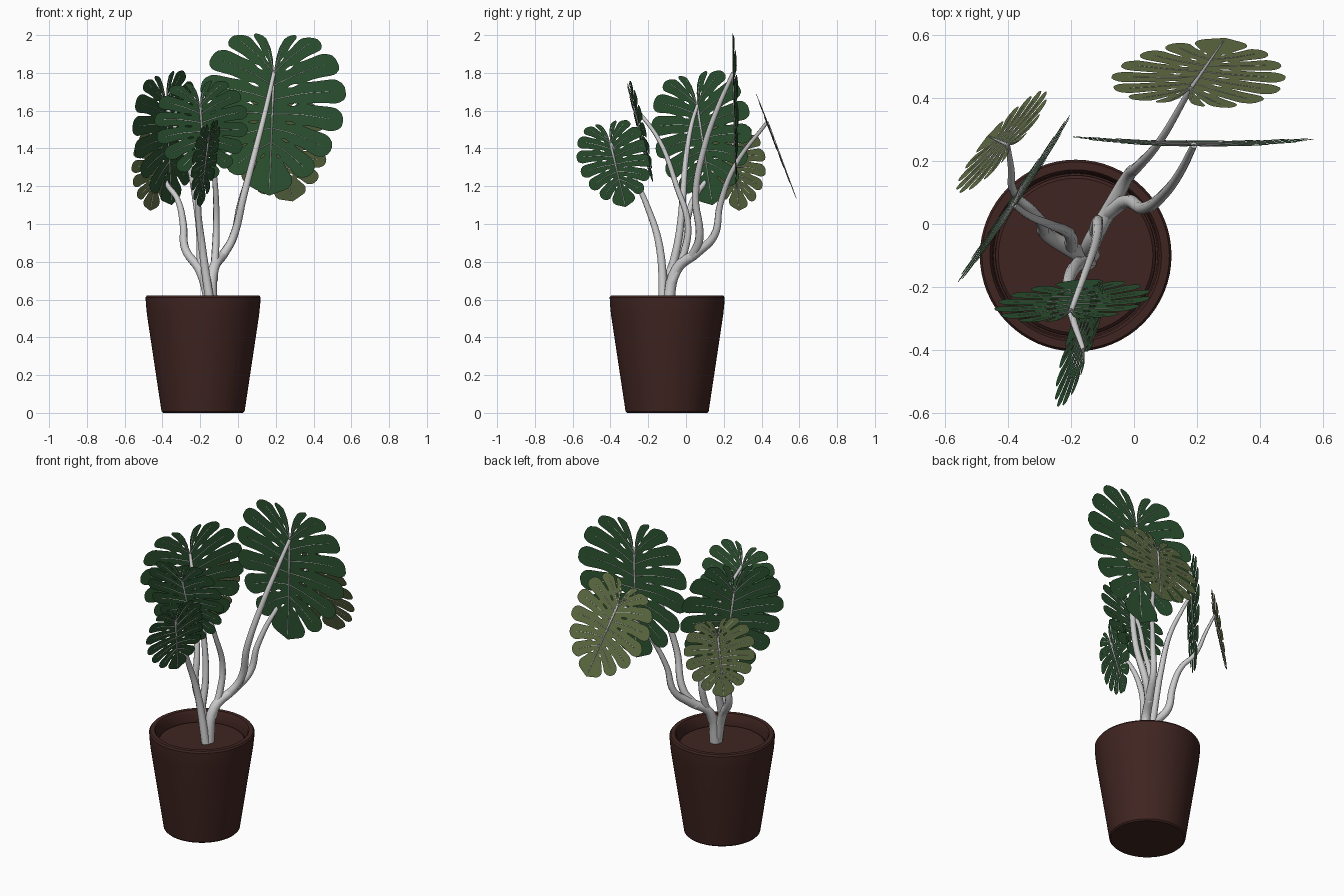
import bpy, bmesh, math
from mathutils import Vector

if "Cube" in bpy.data.objects:
    bpy.data.objects.remove(bpy.data.objects["Cube"])


def material(name, rgb):
    m = bpy.data.materials.new(name)
    m.diffuse_color = (*rgb, 1)
    m.use_nodes = True
    m.node_tree.nodes["Principled BSDF"].inputs["Base Color"].default_value = m.diffuse_color
    return m


DARK = material("dark_green", (0.025, 0.085, 0.03))
PALE = material("pale_green", (0.12, 0.16, 0.06))
BROWN = material("brown", (0.05, 0.018, 0.015))


def add_object(name, data, mat=None):
    ob = bpy.data.objects.new(name, data)
    bpy.context.collection.objects.link(ob)
    if mat:
        data.materials.append(mat)
    return ob


def smooth(ob, deg=35):
    bpy.ops.object.select_all(action='DESELECT')
    ob.select_set(True)
    bpy.context.view_layer.objects.active = ob
    bpy.ops.object.shade_smooth_by_angle(angle=math.radians(deg))


def lathe(name, profile, centre, mat, sides=64):
    bm = bmesh.new()
    vs = [bm.verts.new((r + centre[0], centre[1], z)) for r, z in profile]
    es = [bm.edges.new(p) for p in zip(vs, vs[1:])]
    bmesh.ops.spin(bm, geom=vs + es, cent=(*centre, 0), axis=(0, 0, 1),
                   angle=math.tau, steps=sides)
    bmesh.ops.remove_doubles(bm, verts=bm.verts, dist=1e-4)
    bmesh.ops.recalc_face_normals(bm, faces=bm.faces)
    me = bpy.data.meshes.new(name)
    bm.to_mesh(me)
    bm.free()
    smooth(add_object(name, me, mat))


# pot and soil
C = (-0.185, -0.10)
lathe("pot", [(0, 0), (0.212, 0), (0.22, 0.008), (0.297, 0.52), (0.303, 0.58), (0.304, 0.612),
              (0.297, 0.622), (0.272, 0.622), (0.264, 0.61), (0.26, 0.54), (0, 0.54)], C, BROWN)
lathe("soil", [(0, 0.556), (0.245, 0.556), (0.254, 0.548), (0.255, 0.535)], C, BROWN)


def tube(name, paths, res=6):
    """Round tapered tubes; each path is (points, start radius, end radius)."""
    cu = bpy.data.curves.new(name, 'CURVE')
    cu.dimensions = '3D'
    cu.bevel_depth = 1
    cu.bevel_resolution = 2
    cu.use_fill_caps = True
    for pts, r0, r1 in paths:
        sp = cu.splines.new('BEZIER')
        sp.resolution_u = res
        sp.bezier_points.add(len(pts) - 1)
        for i, (b, p) in enumerate(zip(sp.bezier_points, pts)):
            b.co = p
            b.handle_left_type = b.handle_right_type = 'AUTO'
            b.radius = r0 + (r1 - r0) * i / (len(pts) - 1)
    return add_object(name, cu)


# leaf outline, half: across, along (stalk joint at origin, tip at 1)
OUTLINE = [Vector(p) for p in [(0.03, -0.2), (0.08, -0.29), (0.18, -0.33), (0.34, -0.29), (0.48, -0.17),
           (0.57, 0.0), (0.6, 0.2), (0.57, 0.42), (0.48, 0.63), (0.34, 0.81), (0.17, 0.93), (0, 1.0)]]
LENS = [(b - a).length for a, b in zip(OUTLINE, OUTLINE[1:])]
N = 8
# finger width from midrib to margin: dips make holes, the end makes the slits
WIDTH = [(0, 1), (0.2, 1), (0.25, 0.86), (0.3, 0.86), (0.36, 1), (0.46, 1), (0.53, 0.93), (0.6, 0.89),
         (0.7, 0.87), (0.8, 0.87), (0.88, 0.86), (0.95, 0.82), (1, 0.74)]


def margin(u):
    d = max(0, min(1, u / N)) * sum(LENS)
    for a, b, l in zip(OUTLINE, OUTLINE[1:], LENS):
        if d <= l:
            return a.lerp(b, d / l)
        d -= l
    return OUTLINE[-1]


def blade(u, v):
    m = Vector((0, 0.74 * max(0, (u / N - 0.2) / 0.8)))
    e = margin(u)
    c = (m + e) / 2 + Vector((0, -0.05))
    return m * (1 - v) ** 2 + c * 2 * v * (1 - v) + e * v * v


def leaf(name, joint, tip, side, cup, mat):
    o = Vector(joint)
    t = Vector(tip) - o
    L = t.length
    t.normalize()
    s = Vector(side)
    s = (s - t * s.dot(t)).normalized()
    n = s.cross(t)

    def place(p, sign, lift=0):
        return o + L * (s * p.x * sign + t * p.y + n * (cup * p.x ** 2 + lift))

    bm = bmesh.new()
    W = [-1, -0.75, -0.4, 0, 0.4, 0.75, 1]
    for sign in (1, -1):
        for k in range(N):
            rows = []
            for v, shrink in WIDTH:
                row = []
                for w in W:
                    f = 1 if (k == N - 1 and w > 0) else shrink
                    round_off = 0 if (k == N - 1 and w > 0) else 0.09 * abs(w) ** 3
                    p = blade(k + 0.5 + 0.5 * w * f, v * (1 - round_off * max(0, v - 0.5) * 2))
                    row.append(bm.verts.new(place(p, sign)))
                rows.append(row)
            for a, b in zip(rows, rows[1:]):
                for i in range(len(W) - 1):
                    q = (a[i], a[i + 1], b[i + 1], b[i])
                    bm.faces.new(q if sign > 0 else q[::-1])
    bmesh.ops.remove_doubles(bm, verts=bm.verts, dist=2e-4)
    me = bpy.data.meshes.new(name)
    bm.to_mesh(me)
    bm.free()
    smooth(add_object(name, me, mat), 60)

    # midrib and side veins
    veins = [([place(Vector((0, y)), 1) for y in (0, 0.3, 0.6, 0.95)], 0.007, 0.002)]
    for k in range(N - 1):
        for sign in (1, -1):
            veins.append(([place(blade(k + 0.5, v), sign) for v in (0.02, 0.4, 0.8)], 0.0025, 0.001))
    tube(name + "_veins", veins, 3)


leaf("back_large_leaf", (0.19, 0.25, 1.8), (0.165, 0.265, 1.15), (1, -0.01, 0), 0.09, DARK)
leaf("back_pale_leaf", (0.18, 0.43, 1.54), (0.29, 0.59, 1.12), (1, 0, 0), -0.04, PALE)
leaf("left_large_leaf", (-0.38, 0.06, 1.63), (-0.35, 0.14, 1.1), (0.37, 0.55, 0), 0.04, DARK)
leaf("left_pale_leaf", (-0.40, 0.25, 1.42), (-0.465, 0.28, 1.07), (0.28, 0.32, 0), 0.06, PALE)
leaf("front_leaf", (-0.2, -0.275, 1.625), (-0.17, -0.175, 1.22), (1, 0.09, 0), 0.06, DARK)
leaf("front_small_leaf", (-0.16, -0.40, 1.43), (-0.2, -0.32, 1.09), (0.32, 0.94, 0), 0.04, DARK)

# stems
stems = {
    "back_pale_stem": ([(-0.14, -0.1, 0.53), (-0.13, -0.05, 0.76), (-0.07, 0.06, 0.85), (-0.02, 0.15, 0.94),
                        (0.01, 0.18, 1.1), (0.08, 0.26, 1.31), (0.18, 0.43, 1.54)], 0.033, 0.009),
    "back_large_stem": ([(-0.09, 0.03, 0.82), (-0.03, 0.07, 0.92), (0.03, 0.05, 1.15), (0.1, 0.1, 1.42),
                         (0.15, 0.17, 1.62), (0.19, 0.25, 1.8)], 0.025, 0.011),
    "front_stem": ([(-0.13, -0.07, 0.7), (-0.12, -0.01, 0.85), (-0.115, 0.01, 1.0), (-0.12, -0.05, 1.2),
                    (-0.15, -0.14, 1.44), (-0.2, -0.275, 1.625)], 0.023, 0.009),
    "left_pale_stem": ([(-0.14, -0.11, 0.53), (-0.2, -0.08, 0.75), (-0.28, -0.03, 0.87), (-0.29, 0, 1.0),
                        (-0.32, 0.04, 1.13), (-0.38, 0.1, 1.22), (-0.39, 0.18, 1.33),
                        (-0.40, 0.25, 1.42)], 0.029, 0.007),
    "left_large_stem": ([(-0.2, -0.08, 0.74), (-0.2, -0.04, 0.92), (-0.22, -0.02, 1.1), (-0.27, 0, 1.35),
                         (-0.34, 0.03, 1.53), (-0.38, 0.06, 1.63)], 0.023, 0.009),
    "front_small_stem": ([(-0.14, -0.12, 0.53), (-0.19, -0.14, 0.88), (-0.21, -0.2, 1.08), (-0.2, -0.28, 1.25),
                          (-0.16, -0.40, 1.43)], 0.026, 0.008),
}
for name, path in stems.items():
    tube(name, [path])
